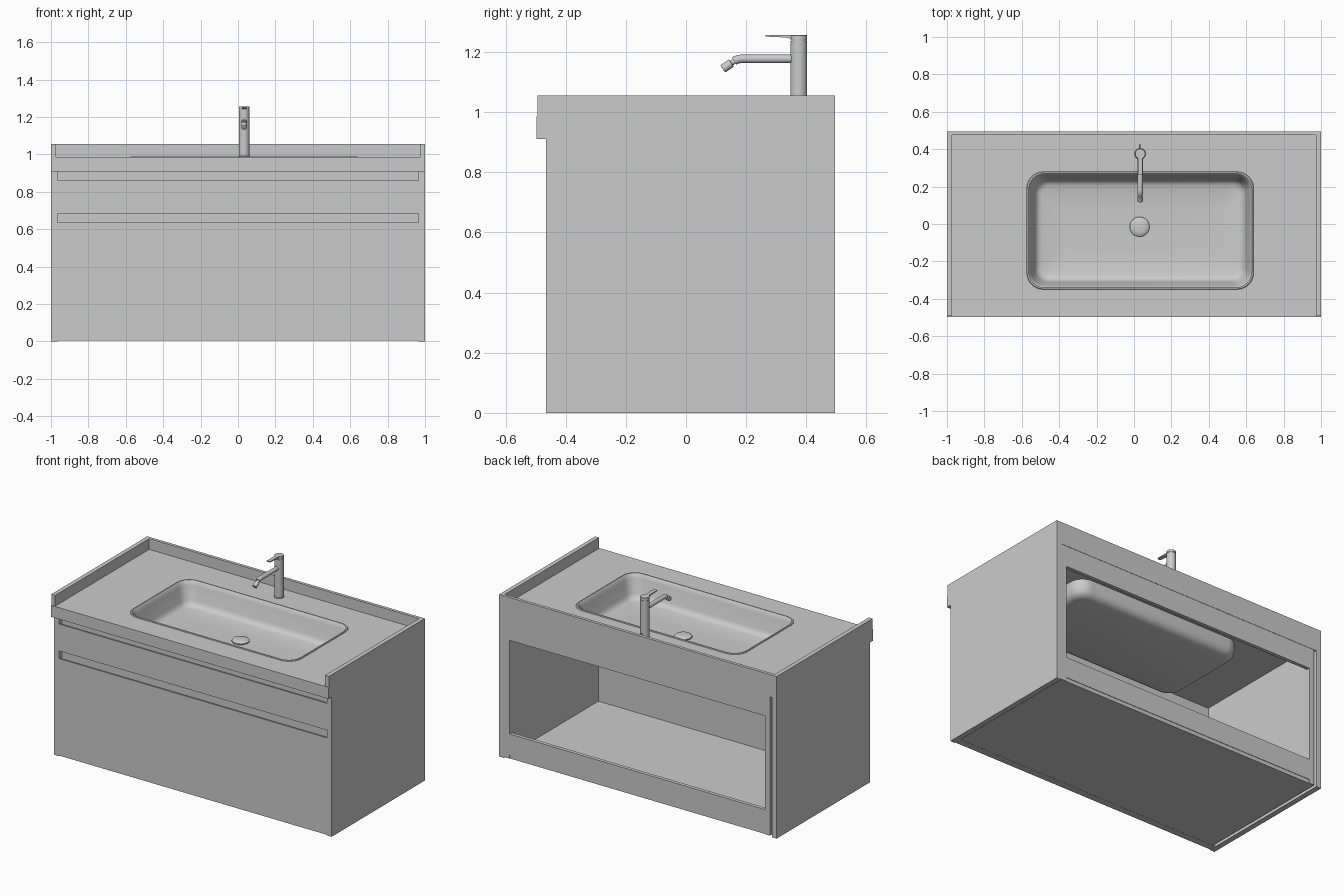
import bpy, bmesh, math
from mathutils import Vector

if "Cube" in bpy.data.objects:
    bpy.data.objects.remove(bpy.data.objects["Cube"])


def finish(name, bm, smooth=False):
    bmesh.ops.recalc_face_normals(bm, faces=bm.faces[:])
    me = bpy.data.meshes.new(name)
    bm.to_mesh(me)
    bm.free()
    ob = bpy.data.objects.new(name, me)
    bpy.context.collection.objects.link(ob)
    if smooth:
        bpy.ops.object.select_all(action='DESELECT')
        ob.select_set(True)
        bpy.context.view_layer.objects.active = ob
        bpy.ops.object.shade_smooth_by_angle(angle=math.radians(35))
    return ob


def loft(name, rings, smooth=True):
    """Skin a list of equal-length point rings and cap both ends."""
    bm = bmesh.new()
    vs = [[bm.verts.new(p) for p in r] for r in rings]
    n = len(vs[0])
    for a, b in zip(vs, vs[1:]):
        for i in range(n):
            j = (i + 1) % n
            bm.faces.new((a[i], a[j], b[j], b[i]))
    bm.faces.new(vs[0])
    bm.faces.new(vs[-1])
    return finish(name, bm, smooth)


def box(name, x, y, z):
    return loft(name, [[(x[0], y[0], h), (x[1], y[0], h), (x[1], y[1], h), (x[0], y[1], h)]
                       for h in z], False)


def extrude_x(name, profile, x0, x1):
    return loft(name, [[(x, y, z) for y, z in profile] for x in (x0, x1)], False)


def lathe(name, start, direction, profile, n=32):
    """Turned part: profile of (radius, distance) along a direction."""
    q = Vector(direction).to_track_quat('Z', 'Y')
    turn = [2 * math.pi * i / n for i in range(n)]
    return loft(name, [[Vector(start) + q @ Vector((r * math.cos(a), r * math.sin(a), d))
                        for a in turn] for r, d in profile])


BX, BY, HX, HY = 0.033, -0.035, 0.607, 0.315   # basin centre and half sizes


def basin_ring(inset, z, n=8):
    hx, hy, r = HX - inset, HY - inset, max(0.09 - inset * 0.5, 0.04)
    pts = []
    for k, (sx, sy) in enumerate([(1, 1), (-1, 1), (-1, -1), (1, -1)]):
        for i in range(n + 1):
            a = math.pi / 2 * (k + i / n)
            pts.append((BX + sx * (hx - r) + r * math.cos(a),
                        BY + sy * (hy - r) + r * math.sin(a), z))
    return pts


# Cabinet carcass
for side, s in (("right", 1), ("left", -1)):
    box(side + "_side_panel", sorted((s * 0.965, s)), (-0.465, 0.495), (0, 0.91))
    box(side + "_upstand", sorted((s * 0.972, s)), (-0.493, 0.495), (0.985, 1.055))
box("right_inner_panel", (0.925, 0.965), (-0.42, 0.493), (0.005, 0.91))
box("left_inner_panel", (-0.95, -0.915), (-0.42, 0.493), (0.005, 0.91))
box("cabinet_floor", (-0.915, 0.925), (-0.42, 0.49), (0.005, 0.03))
box("back_lower_rail", (-0.915, 0.925), (0.47, 0.493), (0.03, 0.165))
box("back_upper_rail", (-0.915, 0.925), (0.47, 0.493), (0.775, 0.91))

# Drawer fronts with recessed finger pulls
extrude_x("drawer_fronts", [
    (-0.465, 0.004), (-0.465, 0.635), (-0.455, 0.635), (-0.455, 0.62), (-0.43, 0.62),
    (-0.43, 0.685), (-0.465, 0.685), (-0.465, 0.86), (-0.455, 0.86), (-0.455, 0.845),
    (-0.43, 0.845), (-0.43, 0.91), (-0.42, 0.91), (-0.42, 0.004)], -0.965, 0.965)

# Countertop with basin cut-out
top = box("countertop", (-1, 1), (-0.497, 0.495), (0.91, 0.985))
cutter = loft("basin_cutter", [basin_ring(0.006, 0.85), basin_ring(0.006, 1.05)], False)
cutter.hide_render = True
cutter.hide_viewport = True
cut = top.modifiers.new("basin_hole", 'BOOLEAN')
cut.operation, cut.solver, cut.object = 'DIFFERENCE', 'EXACT', cutter
box("back_upstand", (-0.972, 0.972), (0.475, 0.495), (0.985, 1.055))

# Basin bowl: outside shell, rim, then inside
loft("basin", [basin_ring(i, z) for i, z in [
    (0.05, 0.808), (0.025, 0.815), (0.008, 0.835), (0.0, 0.87), (0.0, 0.986), (0.003, 0.99),
    (0.010, 0.99), (0.015, 0.985), (0.022, 0.96), (0.043, 0.875), (0.05, 0.858),
    (0.062, 0.846), (0.08, 0.84), (0.2, 0.834)]])
lathe("drain_cap", (0.03, -0.015, 0.83), (0, 0, 1),
      [(0.035, 0), (0.035, 0.012), (0.053, 0.014), (0.053, 0.02), (0.046, 0.026),
       (0.028, 0.03), (0.008, 0.031)])

# Tap
TX, TY = 0.033, 0.375
lathe("tap_body", (TX, TY, 0.985), (0, 0, 1),
      [(0.03, 0), (0.03, 0.004), (0.028, 0.006), (0.028, 0.252)])
lathe("tap_neck", (TX, TY, 1.236), (0, 0, 1), [(0.025, 0), (0.025, 0.006)])
lathe("tap_cap", (TX, TY, 1.241), (0, 0, 1),
      [(0.028, 0), (0.028, 0.014), (0.026, 0.016)])
extrude_x("tap_lever", [(0.265, 1.251), (0.265, 1.257), (0.37, 1.257), (0.37, 1.242),
                        (0.352, 1.242), (0.335, 1.248)], TX - 0.012, TX + 0.012)
lathe("tap_rear_pin", (TX, 0.395, 1.02), (0, 1, 0), [(0.005, 0), (0.005, 0.03)], 12)

# Spout: straight tube with a gentle downward bend
path = [(0.36, 1.177, 0)]
for i in range(7):
    a = math.radians(30) * i / 6
    path.append((0.185 - 0.05 * math.sin(a), 1.177 - 0.05 * (1 - math.cos(a)), a))
loft("tap_spout", [[(TX + 0.014 * math.cos(t),
                     y - 0.014 * math.sin(t) * math.sin(a),
                     z + 0.014 * math.sin(t) * math.cos(a))
                    for t in [2 * math.pi * k / 24 for k in range(24)]] for y, z, a in path])
lathe("spout_aerator", (TX, 0.163, 1.171), (0, -0.83, -0.56),
      [(0.009, 0), (0.009, 0.014), (0.0145, 0.015), (0.0145, 0.048), (0.012, 0.049)], 24)
